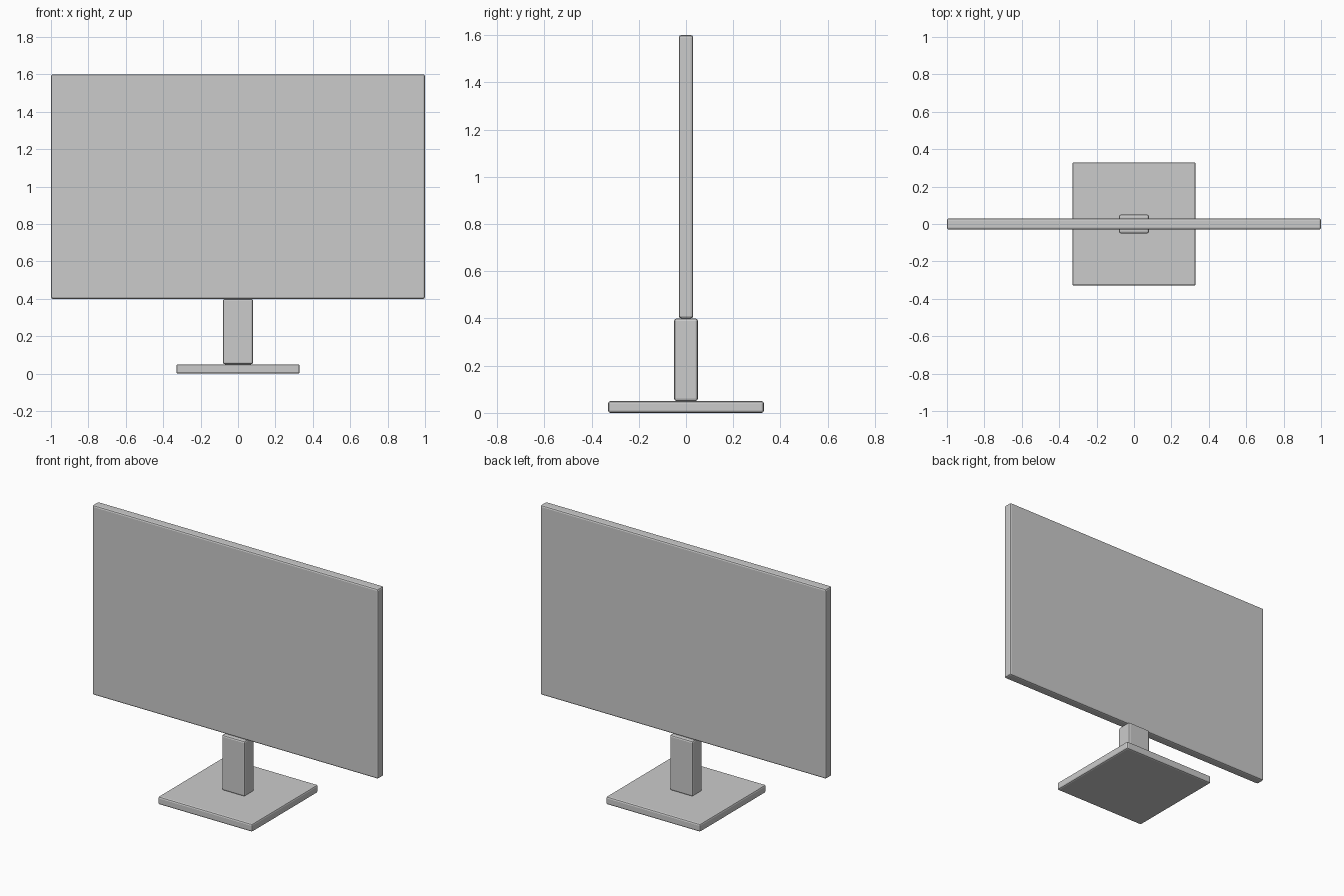
import bpy

cube = bpy.data.objects.get("Cube")
if cube:
    bpy.data.objects.remove(cube, do_unlink=True)

# One light grey for every part
grey = bpy.data.materials.new("light_grey")
grey.use_nodes = True
colour = (0.6, 0.6, 0.6, 1)
grey.diffuse_color = colour
grey.node_tree.nodes["Principled BSDF"].inputs["Base Color"].default_value = colour


def soft_box(name, width, depth, bottom, top):
    """Box centred on the z axis with narrow softened edges."""
    bpy.ops.mesh.primitive_cube_add(size=1, location=(0, 0, (bottom + top) / 2))
    box = bpy.context.object
    box.name = name
    box.scale = (width, depth, top - bottom)
    bpy.ops.object.transform_apply(location=False, rotation=False, scale=True)
    box.data.materials.append(grey)
    bevel = box.modifiers.new("soft_edges", "BEVEL")
    bevel.width = 0.01
    bevel.segments = 2
    return box


# Square foot, upright neck and thin panel, stacked
soft_box("stand_base", 0.66, 0.66, 0, 0.05)
soft_box("stand_neck", 0.16, 0.10, 0.05, 0.40)
soft_box("screen_panel", 2.0, 0.06, 0.40, 1.60)
